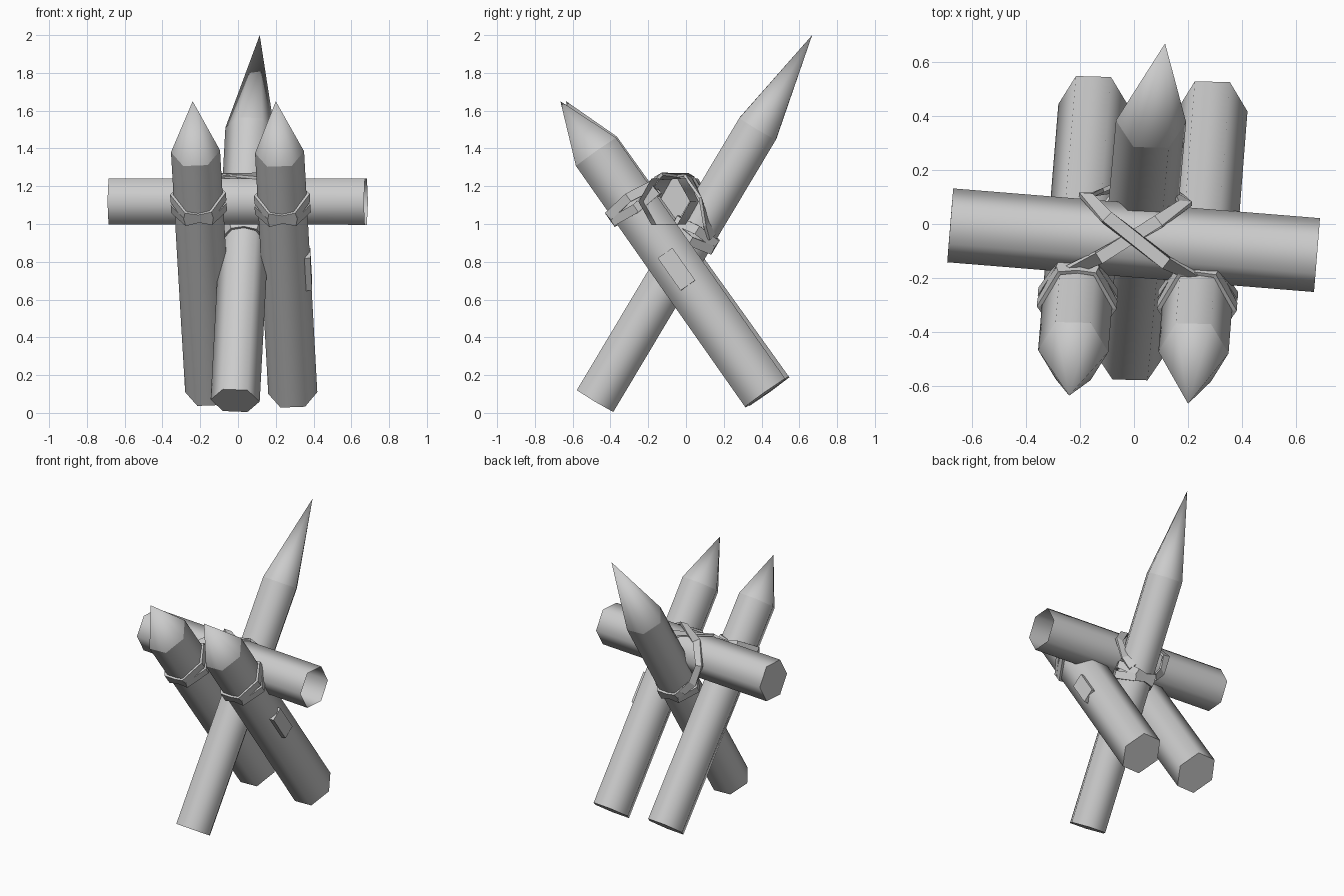
import bpy, bmesh, math
from mathutils import Vector

cube = bpy.data.objects.get("Cube")
if cube:
    bpy.data.objects.remove(cube)

grey = bpy.data.materials.new("light grey")
grey.use_nodes = True
COLOUR = (0.6, 0.6, 0.6, 1)
grey.diffuse_color = COLOUR
grey.node_tree.nodes["Principled BSDF"].inputs["Base Color"].default_value = COLOUR


def finish(bm, name):
    bmesh.ops.recalc_face_normals(bm, faces=bm.faces)
    mesh = bpy.data.meshes.new(name)
    bm.to_mesh(mesh)
    bm.free()
    mesh.materials.append(grey)
    obj = bpy.data.objects.new(name, mesh)
    bpy.context.collection.objects.link(obj)
    return obj


def frame(axis, ref):
    """Axis direction plus two directions across it."""
    w = axis.normalized()
    u = (ref - w * ref.dot(w)).normalized()
    return w, u, w.cross(u)


def log(name, start, end, ru, rv, ref=(1, 0, 0), tip=None, cap_end=False):
    """Six-sided log with a capped start and a point, a cap or an open end."""
    start, end = Vector(start), Vector(end)
    w, u, v = frame(end - start, Vector(ref))
    bm = bmesh.new()
    rings = []
    for centre in (start, end):
        rings.append([bm.verts.new(centre + u * ru * math.cos(i * math.pi / 3)
                                   + v * rv * math.sin(i * math.pi / 3))
                      for i in range(6)])
    a, b = rings
    point = bm.verts.new(tip) if tip else None
    for i in range(6):
        j = (i + 1) % 6
        bm.faces.new((a[i], a[j], b[j], b[i])).smooth = True
        if point:
            bm.faces.new((b[i], b[j], point)).smooth = True
    bm.faces.new(a[::-1])
    if cap_end:
        bm.faces.new(b)
    # keep the end rings crisp
    for ring in rings:
        for i in range(6):
            bm.edges.get((ring[i], ring[(i + 1) % 6])).smooth = False
    return finish(bm, name)


def strap(name, path, normals, width=0.05, thick=0.016, closed=True):
    """Flat band following a path, lying against the surface below it."""
    bm = bmesh.new()
    n = len(path)
    sections = []
    for i, p in enumerate(path):
        before = path[i - 1] if closed or i > 0 else p
        after = path[(i + 1) % n] if closed or i < n - 1 else p
        t = (after - before).normalized()
        out = (normals[i] - t * normals[i].dot(t)).normalized()
        side = t.cross(out) * width / 2
        sections.append([bm.verts.new(p + s * side + out * h)
                         for s, h in ((-1, 0), (1, 0), (1, thick), (-1, thick))])
    for i in range(n if closed else n - 1):
        a, b = sections[i], sections[(i + 1) % n]
        for k in range(4):
            m = (k + 1) % 4
            bm.faces.new((a[k], a[m], b[m], b[k]))
    if not closed:
        bm.faces.new(sections[0])
        bm.faces.new(sections[-1])
    return finish(bm, name)


def ring_strap(name, start, end, along, ru, rv, tilt):
    """Tilted band around a log."""
    start, end = Vector(start), Vector(end)
    w, u, v = frame(end - start, Vector((1, 0, 0)))
    path, normals = [], []
    for i in range(6):
        c, s = math.cos(i * math.pi / 3), math.sin(i * math.pi / 3)
        path.append(start.lerp(end, along) + u * ru * c + v * rv * s + w * tilt * c)
        normals.append(u * c + v * s)
    return strap(name, path, normals)


# Sharpened logs: foot, shoulder, tip, radii, strap position
logs = {
    "right_stake": ((-0.15, 0.44, 0.115), (-0.225, -0.47, 1.385),
                    (-0.24, -0.635, 1.65), 0.13, 0.15, 0.785),
    "left_stake": ((0.29, 0.42, 0.105), (0.22, -0.475, 1.38),
                   (0.20, -0.665, 1.65), 0.13, 0.15, 0.785),
    "rear_stake": ((-0.015, -0.48, 0.065), (0.063, 0.38, 1.505),
                   (0.115, 0.668, 2.0), 0.13, 0.13, 0.61),
}
for name, (foot, shoulder, tip, ru, rv, along) in logs.items():
    log(name, foot, shoulder, ru, rv, tip=tip)
    for label, tilt in (("upper", 0.035), ("lower", -0.035)):
        ring_strap(f"{name}_{label}_strap", foot, shoulder, along,
                   ru + 0.002, rv + 0.002, tilt)

# Crossbar, open at its left end
bar_start, bar_end = Vector((-0.68, -0.005, 1.12)), Vector((0.677, -0.115, 1.118))
log("crossbar", bar_start, bar_end, 0.137, 0.141, ref=(0, 1, 0))

# Straps crossing over the crossbar and down to the rear stake
crossing = {
    "crossing_strap_right": [(-0.31, -0.22, 1.08), (-0.25, -0.17, 1.17),
                             (-0.13, -0.12, 1.242), (0.09, 0.005, 1.242),
                             (0.19, 0.07, 1.13), (0.16, 0.10, 1.0), (0.12, 0.13, 0.93)],
    "crossing_strap_left": [(0.33, -0.24, 1.08), (0.27, -0.21, 1.15),
                            (0.12, -0.14, 1.247), (-0.10, 0.02, 1.247),
                            (-0.18, 0.10, 1.13), (-0.13, 0.11, 1.0), (-0.06, 0.13, 0.93)],
}
axis = (bar_end - bar_start).normalized()
for name, points in crossing.items():
    path = [Vector(p) for p in points]
    normals = []
    for p in path:
        d = p - bar_start
        normals.append(d - axis * d.dot(axis))
    strap(name, path, normals, closed=False)

# Bark chip on the outer side of the left stake
w, u, v = frame(Vector(logs["left_stake"][1]) - Vector(logs["left_stake"][0]),
                Vector((1, 0, 0)))
bm = bmesh.new()
bmesh.ops.create_cube(bm, size=1)
for vert in bm.verts:
    c = vert.co.copy()
    vert.co = Vector((0.37, -0.05, 0.76)) + u * c.x * 0.035 + v * c.y * 0.095 + w * c.z * 0.21
finish(bm, "bark_chip")
